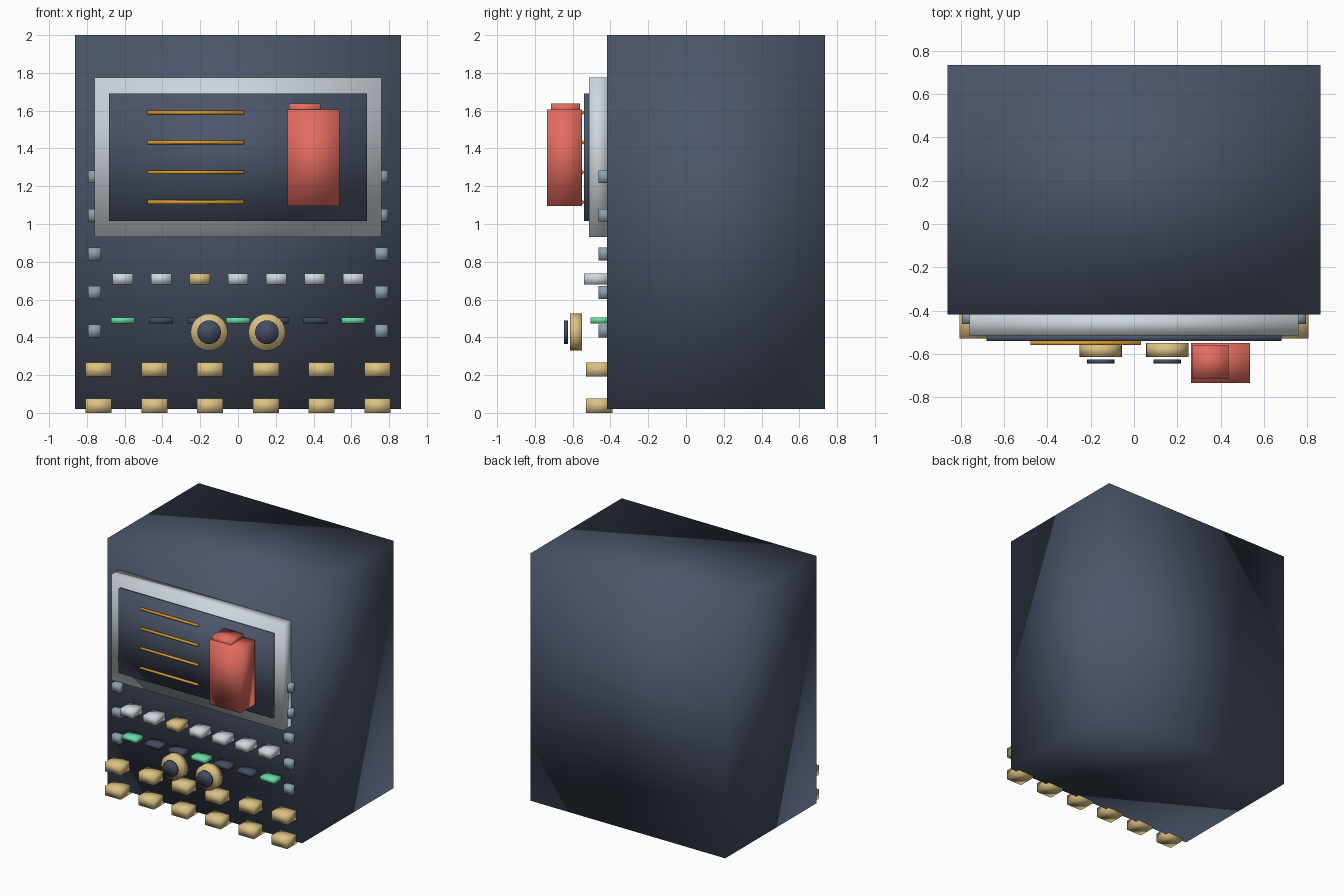
import bpy
import math

default = bpy.data.objects.get("Cube")
if default:
    bpy.data.objects.remove(default, do_unlink=True)


def material(name, rgb):
    linear = [((c / 255 + 0.055) / 1.055) ** 2.4 for c in rgb] + [1]
    mat = bpy.data.materials.new(name)
    mat.use_nodes = True
    mat.diffuse_color = linear
    mat.node_tree.nodes["Principled BSDF"].inputs["Base Color"].default_value = linear
    return mat


slate = material("slate", (76, 86, 106))
navy = material("navy", (68, 76, 98))
silver = material("silver", (208, 216, 222))
steel = material("steel_blue", (144, 160, 174))
gold = material("pale_gold", (220, 194, 132))
amber = material("amber", (222, 156, 50))
red = material("coral_red", (228, 108, 96))
green = material("mint_green", (104, 222, 168))


def finish(name, mat):
    obj = bpy.context.object
    obj.name = name
    obj.data.materials.append(mat)
    bpy.ops.object.shade_smooth()
    return obj


def box(name, mat, x, y, z):
    """Soft-shaded block spanning the given (low, high) ranges."""
    spans = (x, y, z)
    bpy.ops.mesh.primitive_cube_add(size=1, location=[(a + b) / 2 for a, b in spans])
    bpy.context.object.scale = [b - a for a, b in spans]
    bpy.ops.object.transform_apply(location=False, rotation=False)
    return finish(name, mat)


def around(centre, size):
    return centre - size / 2, centre + size / 2


def disc(name, mat, x, z, radius, y, sides=24):
    bpy.ops.mesh.primitive_cylinder_add(
        vertices=sides, radius=radius, depth=y[1] - y[0],
        location=(x, sum(y) / 2, z), rotation=(math.pi / 2, 0, 0))
    return finish(name, mat)


# Cabinet, raised frame and screen panel
box("cabinet", slate, (-0.862, 0.862), (-0.418, 0.735), (0.02, 2))
box("screen_frame", silver, (-0.76, 0.76), (-0.514, -0.41), (0.93, 1.775))
box("screen", slate, (-0.682, 0.682), (-0.54, -0.512), (1.017, 1.69))

# Text bars on the screen
for i in range(4):
    bpy.ops.mesh.primitive_cylinder_add(
        vertices=12, radius=0.01, depth=0.51,
        location=(-0.223, -0.55, 1.59 - i * 0.158), rotation=(0, math.pi / 2, 0))
    finish(f"screen_bar_{i + 1}", amber)

# Red cartridge with its top tab
box("cartridge", red, (0.263, 0.537), (-0.735, -0.55), (1.095, 1.605))
box("cartridge_tab", red, (0.27, 0.437), (-0.715, -0.56), (1.58, 1.637))

# Columns of side studs
for side, x in (("left", 0.76), ("right", -0.76)):
    for i in range(5):
        box(f"{side}_stud_{i + 1}", steel, around(x, 0.07), (-0.462, -0.4),
            around(1.25 - i * 0.204, 0.068))

# Button row and indicator row
for i in range(7):
    x = (i - 3) * 0.2035
    box(f"button_{i + 1}", gold if i == 2 else silver, around(x, 0.108),
        (-0.54, -0.4), around(0.71, 0.058))
    box(f"indicator_{i + 1}", green if i % 3 == 0 else navy, around(x, 0.126),
        (-0.505, -0.4), around(0.49, 0.032))

# Two rows of large keys
for row, z in (("upper", 0.23), ("lower", 0.038)):
    for i in range(6):
        box(f"{row}_key_{i + 1}", gold, around((i - 2.5) * 0.295, 0.138),
            (-0.53, -0.39), around(z, 0.075))

# Dials with dark caps
for side, x in (("left", 0.153), ("right", -0.153)):
    disc(f"{side}_dial", gold, x, 0.427, 0.098, (-0.614, -0.55))
    disc(f"{side}_dial_cap", navy, x, 0.427, 0.063, (-0.645, -0.625))
